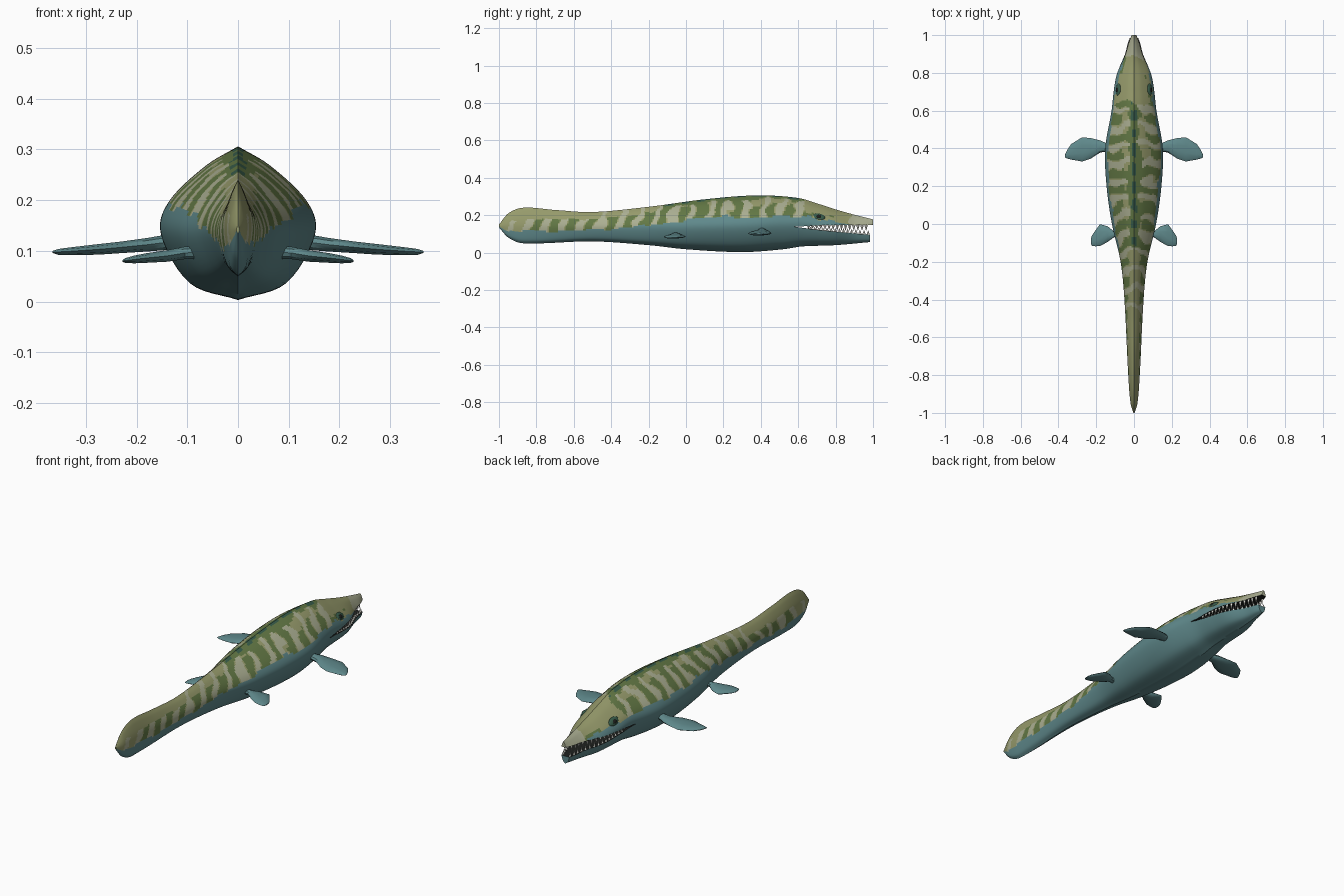
import bpy, bmesh, math
from mathutils import Vector, noise

old = bpy.data.objects.get("Cube")
if old:
    bpy.data.objects.remove(old, do_unlink=True)

COLOURS = {
    "sea_teal": (0.115, 0.25, 0.26), "olive": (0.31, 0.33, 0.15),
    "moss_green": (0.125, 0.19, 0.06), "pale_sand": (0.41, 0.43, 0.29),
    "deep_green": (0.04, 0.11, 0.07), "mouth_black": (0.012, 0.014, 0.012),
    "tooth_white": (0.85, 0.85, 0.78),
}
NAMES = list(COLOURS)
MATS = []
for name, rgb in COLOURS.items():
    m = bpy.data.materials.new(name)
    m.use_nodes = True
    m.diffuse_color = (*rgb, 1)
    shader = m.node_tree.nodes["Principled BSDF"]
    shader.inputs["Base Color"].default_value = (*rgb, 1)
    shader.inputs["Roughness"].default_value = 0.8
    MATS.append(m)


def curve(keys, x):
    """Smooth curve through (position, value) keys."""
    x = min(max(x, keys[0][0]), keys[-1][0])
    i = 0
    while i < len(keys) - 2 and x > keys[i + 1][0]:
        i += 1

    def slope(k):
        a, b = keys[max(k - 1, 0)], keys[min(k + 1, len(keys) - 1)]
        return (b[1] - a[1]) / (b[0] - a[0])
    (x0, a), (x1, b) = keys[i], keys[i + 1]
    h = x1 - x0
    t = (x - x0) / h
    return (a * (2*t**3 - 3*t*t + 1) + b * (3*t*t - 2*t**3)
            + h * slope(i) * (t**3 - 2*t*t + t) + h * slope(i + 1) * (t**3 - t*t))


# Body outline along its length: back, belly and half width
BACK = [(-1, .15), (-.95, .21), (-.87, .24), (-.7, .228), (-.5, .217), (-.2, .245),
        (.1, .285), (.38, .306), (.6, .292), (.71, .26), (.82, .225), (.93, .195), (1, .178)]
BELLY = [(-1, .135), (-.95, .08), (-.87, .05), (-.5, .06), (-.2, .04), (0, .018),
         (.3, .003), (.52, .018), (.62, .033), (.8, .04), (1, .058)]
WIDTH = [(-1, .003), (-.95, .018), (-.8, .03), (-.4, .05), (-.2, .07), (0, .115), (.2, .143),
         (.4, .15), (.6, .117), (.7, .106), (.8, .09), (.9, .05), (.96, .034), (1, .018)]
# Half cross-section from spine to keel
SIDE = [(0, 0), (1, .43), (2, .9), (3, 1), (4, .63), (5, 0)]
HEIGHT = [(0, 1), (1, .87), (2, .64), (3, .42), (4, .11), (5, 0)]
UPPER_LIP = [(.58, .138), (.75, .147), (1, .147)]
LOWER_LIP = [(.58, .138), (.75, .117), (1, .093)]
STEPS = 30


def half_section(y):
    top, low, w = curve(BACK, y), curve(BELLY, y), curve(WIDTH, y)
    return [(w * curve(SIDE, 5 * i / STEPS), low + (top - low) * curve(HEIGHT, 5 * i / STEPS))
            for i in range(STEPS + 1)]


def side_x(y, z):
    """Half width of the body at a given height."""
    pts = half_section(y)
    for (xa, za), (xb, zb) in zip(pts, pts[1:]):
        if za >= z >= zb:
            return xa + (xb - xa) * (za - z) / max(za - zb, 1e-6)
    return 0


def ring(y, lip=None, upper=True):
    half = half_section(y)
    if lip:
        z0 = curve(lip, y)
        x0 = side_x(y, z0)
        cut = []
        for x, z in half:
            hidden = z < z0 if upper else z > z0
            cut.append((min(x, x0), z0) if hidden else (x, z))
        half = cut
    return ([Vector((x, y, z)) for x, z in half]
            + [Vector((-x, y, z)) for x, z in half[-2:0:-1]])


def finish(name, bm, rule):
    bmesh.ops.recalc_face_normals(bm, faces=bm.faces)
    for f in bm.faces:
        f.material_index = NAMES.index(rule(f.calc_center_median()))
    mesh = bpy.data.meshes.new(name)
    bm.to_mesh(mesh)
    bm.free()
    for m in MATS:
        mesh.materials.append(m)
    ob = bpy.data.objects.new(name, mesh)
    bpy.context.collection.objects.link(ob)
    bpy.ops.object.select_all(action='DESELECT')
    ob.select_set(True)
    bpy.context.view_layer.objects.active = ob
    bpy.ops.object.shade_smooth_by_angle(angle=math.radians(35))
    return ob


def loft(name, rings, rule):
    bm = bmesh.new()
    rows = [[bm.verts.new(p) for p in r] for r in rings]
    n = len(rows[0])
    for a, b in zip(rows, rows[1:]):
        for i in range(n):
            bm.faces.new((a[i], a[(i + 1) % n], b[(i + 1) % n], b[i]))
    bm.faces.new(rows[0])
    bm.faces.new(rows[-1])
    return finish(name, bm, rule)


def hide(c):
    """Camouflage: teal flanks, sandy back, slanted moss blotches."""
    y, x = c.y, abs(c.x)
    top, low = curve(BACK, y), curve(BELLY, y)
    t = (c.z - low) / (top - low)
    n = noise.noise(c * 14)
    line = curve([(-1, .3), (-.6, .36), (-.2, .52), (.1, .63), (.6, .62), (.8, .68), (1, .55)], y)
    if t < line + .09 * n:
        return "sea_teal"
    if y > .64 + .03 * n:
        if y > .88 + .05 * n:
            return "pale_sand"
        return "moss_green" if t < line + .1 and n > .05 else "olive"
    wave = math.sin(y * 66 - t * 5 + 2.5 * n)
    if y > -.12 and x < .032 + .03 * n + .008 * wave:
        return "deep_green" if x < .014 and wave > -.3 else "moss_green"
    if t < line + curve([(-1, .35), (-.3, .36), (.2, .27), (.6, .22)], y) + .1 * n:
        if wave > 0:
            return "moss_green" if y > -.85 else "olive"
        return "pale_sand" if wave < -.3 else "olive"
    return "pale_sand" if wave < -.55 and y > -.5 else "olive"


def head_rule(lip):
    return lambda c: "mouth_black" if abs(c.z - curve(lip, c.y)) < .0015 else hide(c)


def span(a, b, n):
    return [a + (b - a) * i / n for i in range(n + 1)]


# Body, skull and lower jaw
loft("body", [ring(y) for y in span(-1, .58, 200)], hide)
loft("skull", [ring(y, UPPER_LIP, True) for y in span(.58, 1, 56)], head_rule(UPPER_LIP))
loft("lower_jaw", [ring(y, LOWER_LIP, False) for y in span(.58, .985, 50)], head_rule(LOWER_LIP))

# Teeth along both jaws
for name, lip, length, shift in (("upper_teeth", UPPER_LIP, -.032, 0), ("lower_teeth", LOWER_LIP, .024, .011)):
    bm = bmesh.new()
    for i in range(15):
        y = .655 + .022 * i + shift
        z = curve(lip, y)
        grow = length * min(1, .45 + i * .07)
        for s in (-1, 1):
            x = s * (side_x(y, z) - .007)
            base = [bm.verts.new((x + .006 * dx, y + .01 * dy, z - .06 * grow))
                    for dx, dy in ((1, 0), (0, 1), (-1, 0), (0, -1))]
            tip = bm.verts.new((x, y, z + grow))
            bm.faces.new(base)
            for k in range(4):
                bm.faces.new((base[k], base[(k + 1) % 4], tip))
    finish(name, bm, lambda c: "tooth_white")

# Eyes: dark lid patch with a black eyeball
for side, s in (("left", 1), ("right", -1)):
    for part, colour, size, out in (("eyelid", "deep_green", (.008, .034, .02), 0),
                                    ("eye", "mouth_black", (.008, .015, .012), .004)):
        bm = bmesh.new()
        bmesh.ops.create_uvsphere(bm, u_segments=16, v_segments=8, radius=1)
        bmesh.ops.scale(bm, vec=size, verts=bm.verts)
        ob = finish(f"{side}_{part}", bm, lambda c, k=colour: k)
        ob.location = (s * (side_x(.71, .192) + out - .002), .71, .192)
        ob.rotation_euler = (math.radians(-12), s * math.radians(-35), s * math.radians(10))


# Flippers: stations of (x, leading y, trailing y, height, half thickness)
FRONT = [(.09, .43, .38, .12, .018), (.14, .425, .385, .117, .016), (.18, .443, .378, .112, .014),
         (.23, .455, .345, .107, .012), (.275, .459, .331, .103, .011), (.333, .423, .341, .099, .008),
         (.355, .39, .347, .098, .006), (.366, .365, .352, .098, .002)]
REAR = [(.06, -.03, -.075, .098, .014), (.105, -.04, -.07, .096, .013), (.14, -.012, -.095, .09, .012),
        (.18, -.001, -.117, .086, .01), (.205, -.035, -.118, .083, .008), (.222, -.06, -.116, .081, .005),
        (.228, -.075, -.105, .08, .002)]
for name, stations in (("front_flipper", FRONT), ("rear_flipper", REAR)):
    for side, s in (("left", 1), ("right", -1)):
        rings = []
        for x, lead, trail, z, thick in stations:
            mid, half = (lead + trail) / 2, (lead - trail) / 2
            rings.append([Vector((s * x, mid + half * math.cos(a), z + thick * math.sin(a)))
                          for a in (math.tau * k / 10 for k in range(10))])
        loft(f"{side}_{name}", rings, lambda c: "sea_teal")
